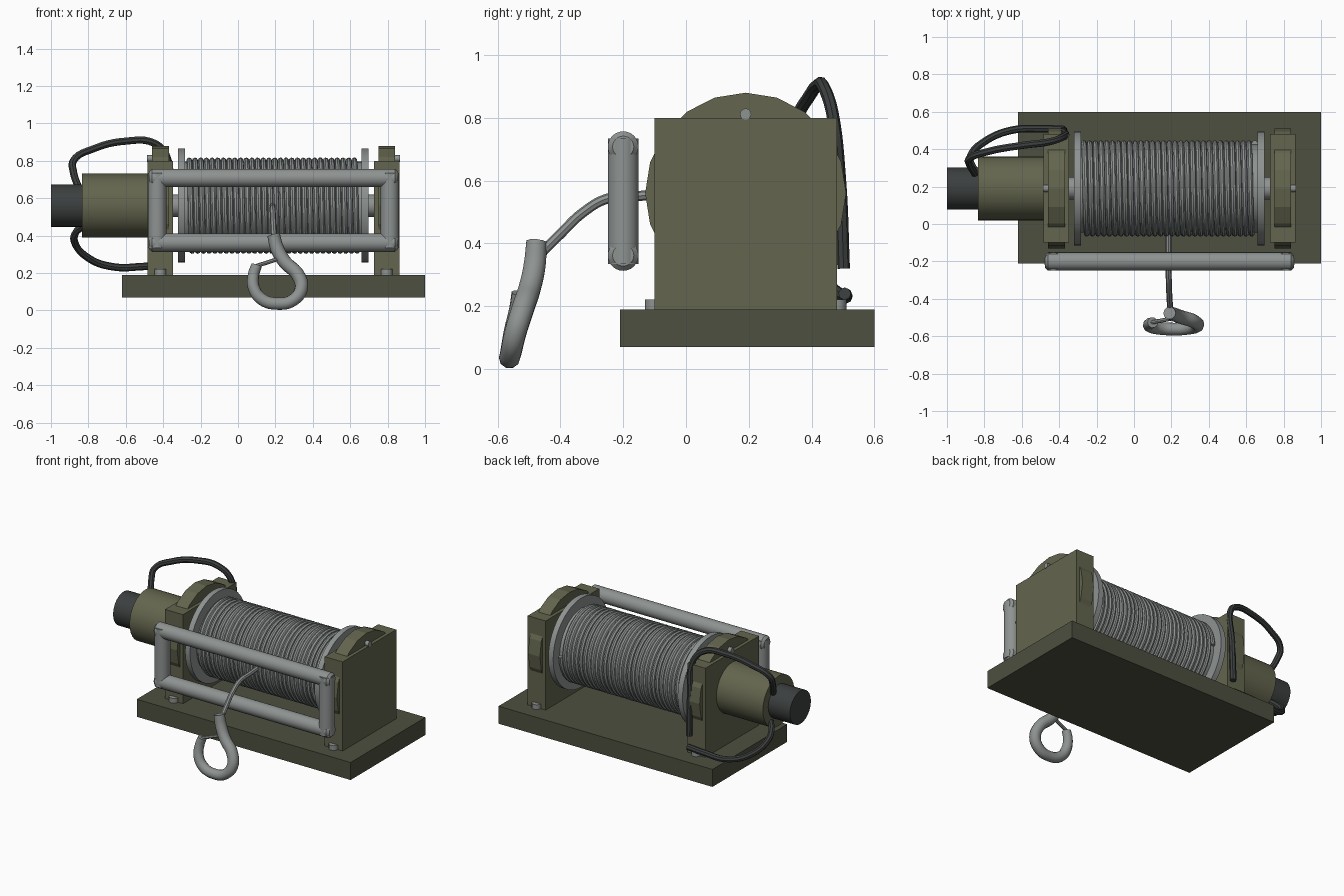
import bpy, math
from mathutils import Vector

if "Cube" in bpy.data.objects:
    bpy.data.objects.remove(bpy.data.objects["Cube"])


def material(name, rgb):
    m = bpy.data.materials.new(name)
    m.diffuse_color = (*rgb, 1)
    m.use_nodes = True
    m.node_tree.nodes["Principled BSDF"].inputs["Base Color"].default_value = m.diffuse_color
    return m


OLIVE = material("olive", (0.125, 0.13, 0.075))
DARK_OLIVE = material("dark_olive", (0.075, 0.08, 0.05))
RUBBER = material("rubber", (0.045, 0.05, 0.05))
STEEL = material("steel", (0.27, 0.29, 0.285))
CY, CZ = 0.19, 0.56          # drum axis


def finish(ob, name, mat, smooth=True):
    ob.name = name
    ob.data.materials.clear()
    ob.data.materials.append(mat)
    if smooth:
        bpy.ops.object.select_all(action='DESELECT')
        ob.select_set(True)
        bpy.context.view_layer.objects.active = ob
        bpy.ops.object.shade_smooth_by_angle(angle=math.radians(40))
    return ob


def box(name, lo, hi, mat):
    lo, hi = Vector(lo), Vector(hi)
    bpy.ops.mesh.primitive_cube_add(size=1, location=(lo + hi) / 2)
    ob = bpy.context.object
    ob.scale = hi - lo
    return finish(ob, name, mat, False)


def rod(name, a, b, r, mat, sides=32, smooth=True, bevel=0):
    a, b = Vector(a), Vector(b)
    bpy.ops.mesh.primitive_cylinder_add(vertices=sides, radius=r, depth=(b - a).length,
                                        location=(a + b) / 2)
    ob = bpy.context.object
    ob.rotation_euler = (b - a).to_track_quat('Z', 'Y').to_euler()
    if bevel:
        m = ob.modifiers.new("edge", 'BEVEL')
        m.width = bevel
        m.segments = 1
        m.limit_method = 'ANGLE'
        m.angle_limit = math.radians(60)
    return finish(ob, name, mat, smooth)


def axial(name, x0, x1, r, mat, **kw):
    return rod(name, (x0, CY, CZ), (x1, CY, CZ), r, mat, **kw)


def tube(name, pts, r, mat, poly=False, radii=None, res=2):
    cu = bpy.data.curves.new(name, 'CURVE')
    cu.dimensions = '3D'
    cu.bevel_depth, cu.bevel_resolution = r, res
    cu.use_fill_caps = True
    cu.resolution_u = 6
    sp = cu.splines.new('POLY' if poly else 'BEZIER')
    store = sp.points if poly else sp.bezier_points
    store.add(len(pts) - 1)
    for i, (p, c) in enumerate(zip(store, pts)):
        if poly:
            p.co = (*c, 1)
        else:
            p.co = c
            p.handle_left_type = p.handle_right_type = 'AUTO'
        p.radius = radii[i] if radii else 1
    src = bpy.data.objects.new(name + "_path", cu)
    bpy.context.collection.objects.link(src)
    bpy.context.view_layer.update()
    dg = bpy.context.evaluated_depsgraph_get()
    me = bpy.data.meshes.new_from_object(src.evaluated_get(dg))
    bpy.data.objects.remove(src)
    ob = bpy.data.objects.new(name, me)
    bpy.context.collection.objects.link(ob)
    return finish(ob, name, mat)


# Base plate
box("base_plate", (-0.62, -0.21, 0.07), (1.0, 0.6, 0.19), DARK_OLIVE)

# End supports with protruding faceted housings, bolts and pins
for side, x, out in (("left", -0.415, -1), ("right", 0.795, 1)):
    box(side + "_support", (x - 0.068, -0.10, 0.19), (x + 0.068, 0.48, 0.80), OLIVE)
    housing = axial(side + "_housing", x - 0.045, x + 0.045, 0.32, OLIVE, sides=20, smooth=False)
    rod(side + "_pin", (x, CY, 0.812), (x + out * 0.071, CY, 0.812), 0.018, STEEL, 12)
    for end, y in (("front", -0.10), ("back", 0.48)):
        rod(f"{side}_{end}_bolt", (x, y, 0.185), (x, y, 0.222), 0.031, STEEL, 12)

# Drum with flanges
axial("drum_core", -0.30, 0.68, 0.235, STEEL)
axial("drum_axle", -0.36, 0.74, 0.06, STEEL)
axial("left_flange", -0.32, -0.283, 0.305, STEEL, sides=40)
axial("right_flange", 0.66, 0.697, 0.305, STEEL, sides=40)

# Wound rope
turns, steps = 30, 32
coil = []
for i in range(turns * steps + 1):
    a = 2 * math.pi * i / steps
    coil.append((-0.268 + 0.913 * i / (turns * steps),
                 CY + 0.242 * math.cos(a), CZ + 0.242 * math.sin(a)))
tube("rope_coil", coil, 0.0155, STEEL, poly=True)

# Motor and its end cap
axial("motor", -0.835, -0.45, 0.171, OLIVE)
axial("motor_cap", -1.0, -0.82, 0.113, RUBBER)

# Power cables
tube("upper_cable", [(-0.375, 0.502, 0.32), (-0.375, 0.49, 0.6), (-0.38, 0.465, 0.82),
                     (-0.45, 0.44, 0.895), (-0.6, 0.42, 0.905), (-0.77, 0.39, 0.865),
                     (-0.88, 0.35, 0.80), (-0.88, 0.32, 0.74), (-0.85, 0.27, 0.65)],
     0.02, RUBBER)
tube("lower_cable", [(-0.37, 0.505, 0.24), (-0.5, 0.51, 0.235), (-0.66, 0.50, 0.232),
                     (-0.80, 0.44, 0.28), (-0.875, 0.36, 0.37), (-0.865, 0.31, 0.42),
                     (-0.83, 0.27, 0.45)], 0.02, RUBBER)

# Fairlead roller frame
for name, z in (("top", 0.708), ("bottom", 0.362)):
    rod(name + "_roller", (-0.475, -0.2, z), (0.855, -0.2, z), 0.049, STEEL, 24, bevel=0.015)
for name, x in (("left", -0.432), ("right", 0.812)):
    rod(name + "_roller", (x, -0.2, 0.335), (x, -0.2, 0.735), 0.049, STEEL, 24)

# Free rope running out to the hook
tube("rope_lead", [(0.185, -0.04, 0.56), (0.185, -0.14, 0.552), (0.185, -0.25, 0.543),
                   (0.187, -0.33, 0.497), (0.19, -0.40, 0.43), (0.195, -0.47, 0.36)],
     0.016, STEEL)

# Hook and its latch
tube("hook", [(0.19, -0.476, 0.405), (0.21, -0.482, 0.33), (0.25, -0.497, 0.26),
              (0.32, -0.52, 0.19), (0.338, -0.543, 0.115), (0.29, -0.557, 0.052),
              (0.215, -0.562, 0.036), (0.13, -0.557, 0.058), (0.085, -0.548, 0.12),
              (0.083, -0.533, 0.19), (0.10, -0.527, 0.242)],
     0.034, STEEL, radii=[1, 1.08, 1.08, 1.08, 1.05, 1, 1, 1, 0.95, 0.9, 0.85], res=3)
rod("hook_latch", (0.09, -0.527, 0.235), (0.23, -0.50, 0.28), 0.011, STEEL, 8)
